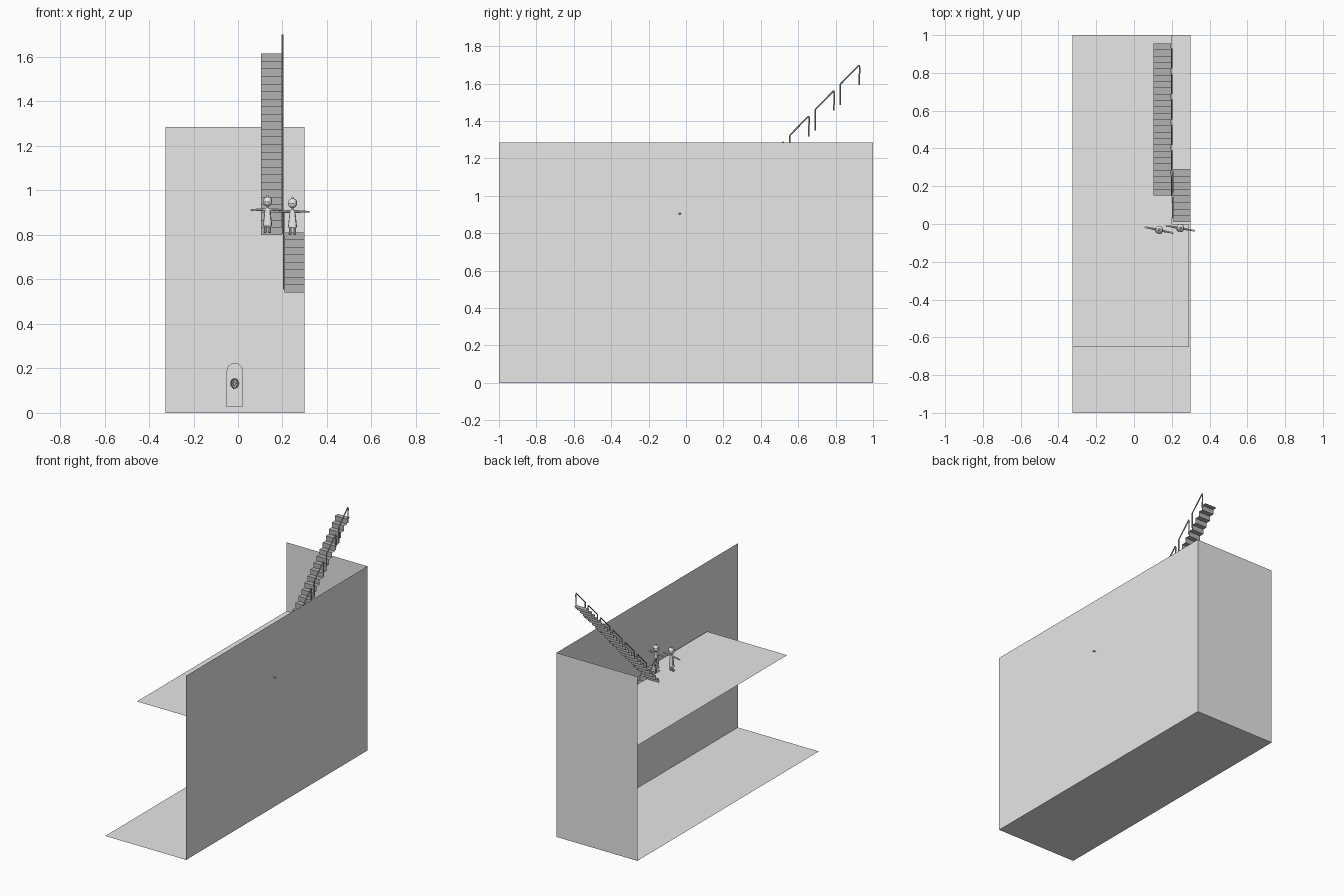
import bpy, bmesh, math
from mathutils import Vector, Matrix

if "Cube" in bpy.data.objects:
    bpy.data.objects.remove(bpy.data.objects["Cube"])


def material(name, v):
    m = bpy.data.materials.new(name)
    m.diffuse_color = (v, v, v, 1)
    m.use_nodes = True
    m.node_tree.nodes["Principled BSDF"].inputs["Base Color"].default_value = m.diffuse_color
    return m


PALE = material("pale grey", 0.8)
MID = material("mid grey", 0.45)


def make(name, bm, mat, smooth=False):
    me = bpy.data.meshes.new(name)
    bm.to_mesh(me)
    bm.free()
    me.materials.append(mat)
    ob = bpy.data.objects.new(name, me)
    bpy.context.collection.objects.link(ob)
    if smooth:
        bpy.ops.object.select_all(action='DESELECT')
        ob.select_set(True)
        bpy.context.view_layer.objects.active = ob
        bpy.ops.object.shade_smooth_by_angle()
    return ob


def sheet(name, pts, mat=PALE):
    bm = bmesh.new()
    bm.faces.new([bm.verts.new(p) for p in pts])
    return make(name, bm, mat)


def rod(bm, a, b, r1, r2=None, sides=8):
    """Capped cone or cylinder between two points."""
    a, b = Vector(a), Vector(b)
    d = b - a
    mx = Matrix.Translation((a + b) / 2) @ d.to_track_quat('Z', 'Y').to_matrix().to_4x4()
    bmesh.ops.create_cone(bm, cap_ends=True, segments=sides, radius1=r1,
                          radius2=r1 if r2 is None else r2, depth=d.length, matrix=mx)


def ball(bm, c, r, scale=(1, 1, 1)):
    mx = Matrix.Translation(c) @ Matrix.Diagonal((*scale, 1))
    bmesh.ops.create_uvsphere(bm, u_segments=14, v_segments=8, radius=r, matrix=mx)


# Room shell: open at the front, left and top
L, R, H, F = -0.325, 0.30, 1.285, 0.805
sheet("ground_floor", [(L, -1, 0), (R, -1, 0), (R, 1, 0), (L, 1, 0)])
sheet("back_wall", [(L, 1, 0), (R, 1, 0), (R, 1, H), (L, 1, H)])
sheet("right_wall", [(R, 1, 0), (R, -1, 0), (R, -1, H), (R, 1, H)])
# Upper floor with the stairwell cut out of its rear right corner
sheet("upper_floor", [(L, -.65, F), (.292, -.65, F), (.292, 0, F),
                      (.2, 0, F), (.2, 1, F), (L, 1, F)])
# Thin panel on the right wall and mat in front of the hatch
sheet("wall_panel", [(.297, .28, .087), (.297, -.28, .087), (.297, -.28, .25), (.297, .28, .25)])
sheet("floor_mat", [(-.14, .66, .002), (.11, .66, .002), (.11, .995, .002), (-.14, .995, .002)])


# Stairs: folded sheets of risers and treads
def stairs(name, x0, x1, y0, z0, y1, z1, n):
    pts = [(y0, z0)]
    for i in range(n):
        z = z0 + (z1 - z0) * (i + 1) / n
        pts += [(y0 + (y1 - y0) * i / n, z), (y0 + (y1 - y0) * (i + 1) / n, z)]
    bm = bmesh.new()
    rows = [(bm.verts.new((x0, y, z)), bm.verts.new((x1, y, z))) for y, z in pts]
    for (a, b), (c, d) in zip(rows, rows[1:]):
        bm.faces.new((a, b, d, c))
    make(name, bm, MID)


stairs("upper_stairs", .103, .197, .15, .80, .955, 1.615, 24)
stairs("lower_stairs", .21, .299, .29, .54, .01, .81, 8)


# Railings: a row of separate hoops following the slope
def railing(name, x, y0, z0, direction, count):
    bm = bmesh.new()
    for k in range(count):
        y, z = y0 + direction * .135 * k, z0 + .1367 * k
        e = y + direction * .1
        pts = [(x, y, z), (x, y, z + .11), (x, e, z + .212), (x, e + direction * .004, z + .2),
               (x, e, z + .105)]
        for a, b in zip(pts, pts[1:]):
            rod(bm, a, b, .004, sides=6)
    make(name, bm, MID, True)


railing("upper_railing", .2, .15, .803, 1, 6)
railing("lower_railing", .205, .275, .555, -1, 2)

# Arched hatch on the back wall with a hand wheel
cx, rad = -.015, .036
outline = [(cx - rad, .027), (cx + rad, .027)]
outline += [(cx + rad * math.cos(t * math.pi / 12), .188 + rad * math.sin(t * math.pi / 12))
            for t in range(13)]
bm = bmesh.new()
face = bm.faces.new([bm.verts.new((x, .992, z)) for x, z in outline])
ext = bmesh.ops.extrude_face_region(bm, geom=[face])
bmesh.ops.translate(bm, vec=(0, .007, 0),
                    verts=[g for g in ext["geom"] if isinstance(g, bmesh.types.BMVert)])
bmesh.ops.recalc_face_normals(bm, faces=bm.faces)
make("hatch_door", bm, PALE)
sheet("hatch_sill", [(cx - .026, .991, .033), (cx + .026, .991, .033),
                     (cx + .026, .991, .041), (cx - .026, .991, .041)])
bm = bmesh.new()
ring = [Vector((cx + .016 * math.cos(i * math.pi / 8), .984, .132 + .021 * math.sin(i * math.pi / 8)))
        for i in range(16)]
for i in range(16):
    rod(bm, ring[i], ring[(i + 1) % 16], .003, sides=6)
for i in range(4):
    rod(bm, ring[2 * i], ring[2 * i + 8], .002, sides=6)
rod(bm, (cx, .992, .132), (cx, .981, .132), .007, sides=10)
make("hatch_wheel", bm, MID, True)


# Two small people standing with arms stretched out
def person(name, x, y, z, turn):
    bm = bmesh.new()
    rod(bm, (0, 0, .033), (0, 0, .112), .021, .012, 12)          # tunic
    bmesh.ops.scale(bm, vec=(1, .7, 1), verts=bm.verts)
    rod(bm, (0, 0, .11), (0, 0, .125), .005)                     # neck
    ball(bm, (0, 0, .14), .02)                                   # head
    ball(bm, (0, .004, .15), .018, (1.05, 1, .75))               # hair
    ball(bm, (0, .002, .166), .006)                              # bun
    for s in (-1, 1):
        rod(bm, (s * .008, 0, .105), (s * .062, 0, .105), .007, .004)   # arm
        ball(bm, (s * .069, 0, .104), .008, (1.2, .7, .5))              # hand
        rod(bm, (s * .01, 0, .006), (s * .01, 0, .036), .006)           # leg
        ball(bm, (s * .011, -.006, .005), .007, (1, 1.6, .7))           # foot
        ball(bm, (s * .007, -.018, .141), .003)                         # eye
    bmesh.ops.transform(bm, verts=bm.verts,
                        matrix=Matrix.Translation((x, y, z)) @ Matrix.Rotation(turn, 4, 'Z'))
    make(name, bm, PALE, True)


person("left_person", .133, -.032, .808, math.radians(-12))
person("right_person", .245, -.022, .800, math.radians(-10))
